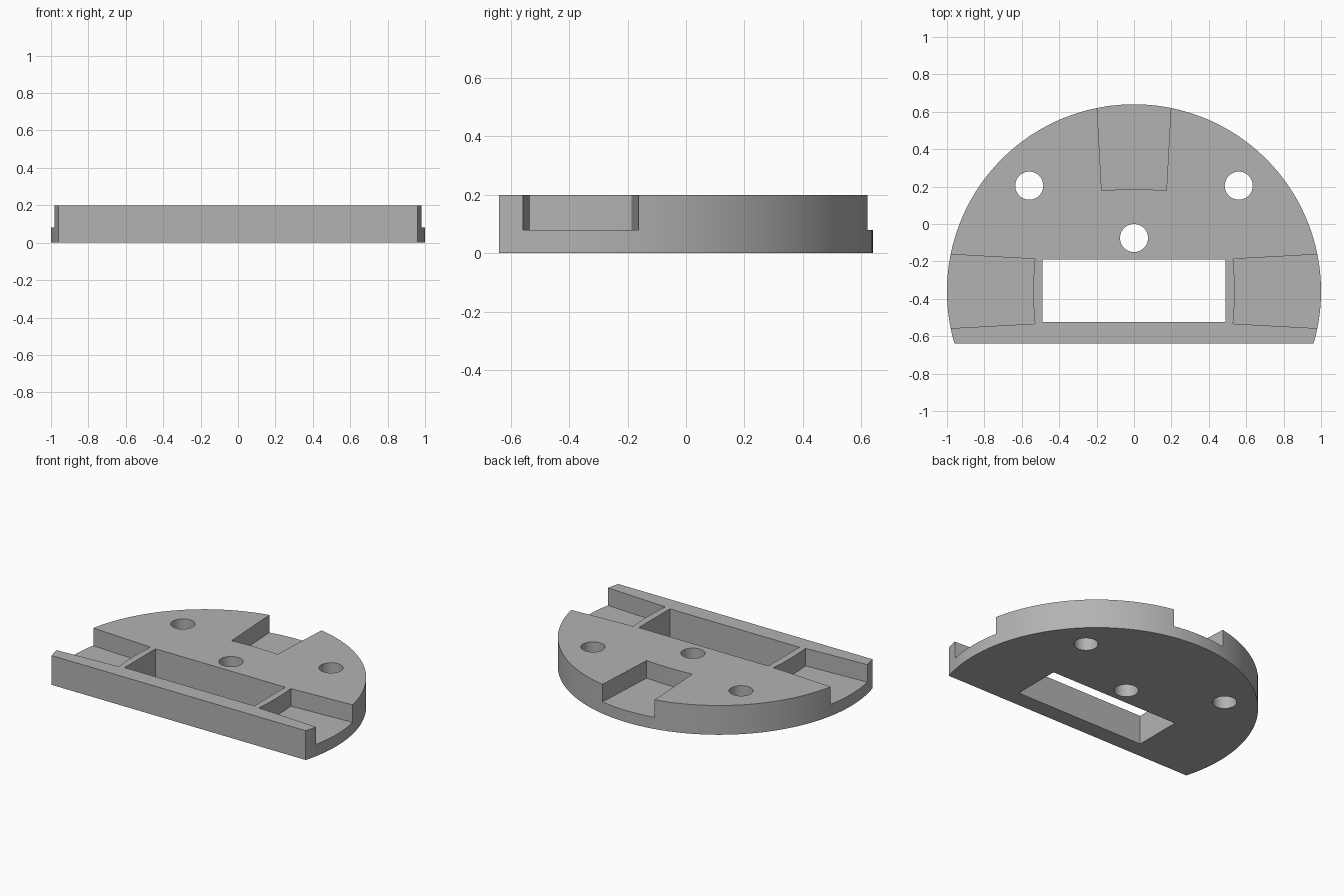
import bpy, bmesh, math
from mathutils import Matrix

cube = bpy.data.objects.get("Cube")
if cube:
    bpy.data.objects.remove(cube, do_unlink=True)

RADIUS, CENTRE_Y, FRONT_Y = 1.0, -0.36, -0.64
HEIGHT, FLOOR = 0.2, 0.08

grey = bpy.data.materials.new("plain grey")
grey.use_nodes = True
colour = (0.45, 0.45, 0.45, 1)
grey.diffuse_color = colour
grey.node_tree.nodes["Principled BSDF"].inputs["Base Color"].default_value = colour


def prism(name, outline, bottom, top):
    """Extrude a flat counter-clockwise outline between two heights."""
    bm = bmesh.new()
    face = bm.faces.new([bm.verts.new((x, y, bottom)) for x, y in outline])
    extruded = bmesh.ops.extrude_face_region(bm, geom=[face])["geom"]
    verts = [g for g in extruded if isinstance(g, bmesh.types.BMVert)]
    bmesh.ops.translate(bm, verts=verts, vec=(0, 0, top - bottom))
    bmesh.ops.recalc_face_normals(bm, faces=bm.faces)
    mesh = bpy.data.meshes.new(name)
    bm.to_mesh(mesh)
    bm.free()
    mesh.materials.append(grey)
    obj = bpy.data.objects.new(name, mesh)
    bpy.context.collection.objects.link(obj)
    return obj


def arc(x, y, r, start, end, steps):
    angles = [start + (end - start) * i / steps for i in range(steps + 1)]
    return [(x + r * math.cos(a), y + r * math.sin(a)) for a in angles]


# Disc with a flat front
flat = math.asin((FRONT_Y - CENTRE_Y) / RADIUS)
plate = prism("base_plate", arc(0, CENTRE_Y, RADIUS, flat, math.pi - flat, 120), 0, HEIGHT)
cutters = []

# Three round through holes
for x, y in ((-0.56, 0.205), (0.56, 0.205), (0, -0.075)):
    circle = arc(x, y, 0.075, 0, math.tau, 48)[:-1]
    cutters.append(prism("hole_cutter", circle, -0.1, 0.3))

# Rectangular window
window = [(-0.49, -0.525), (0.49, -0.525), (0.49, -0.19), (-0.49, -0.19)]
cutters.append(prism("window_cutter", window, -0.1, 0.3))

# Flared slots at the left, back and right, open at the rim
slot = [(0.53, -0.173), (1.1, -0.204), (1.1, 0.204), (0.53, 0.173),
        (0.536, 0.09), (0.538, 0), (0.536, -0.09)]
for turn, shift in ((0, 0), (math.pi / 2, 0.008), (math.pi, 0)):
    cutter = prism("slot_cutter", [(x + shift, y) for x, y in slot], FLOOR, 0.3)
    cutter.data.transform(Matrix.Translation((0, CENTRE_Y, 0)) @ Matrix.Rotation(turn, 4, "Z"))
    cutters.append(cutter)

for cutter in cutters:
    cutter.hide_render = True
    mod = plate.modifiers.new(cutter.name, "BOOLEAN")
    mod.operation, mod.solver, mod.object = "DIFFERENCE", "EXACT", cutter

# Apply the cuts and discard the helpers
bpy.ops.object.select_all(action="DESELECT")
plate.select_set(True)
bpy.context.view_layer.objects.active = plate
for mod in list(plate.modifiers):
    bpy.ops.object.modifier_apply(modifier=mod.name)
for cutter in cutters:
    bpy.data.objects.remove(cutter, do_unlink=True)
bpy.ops.object.shade_smooth_by_angle(angle=math.radians(30))
